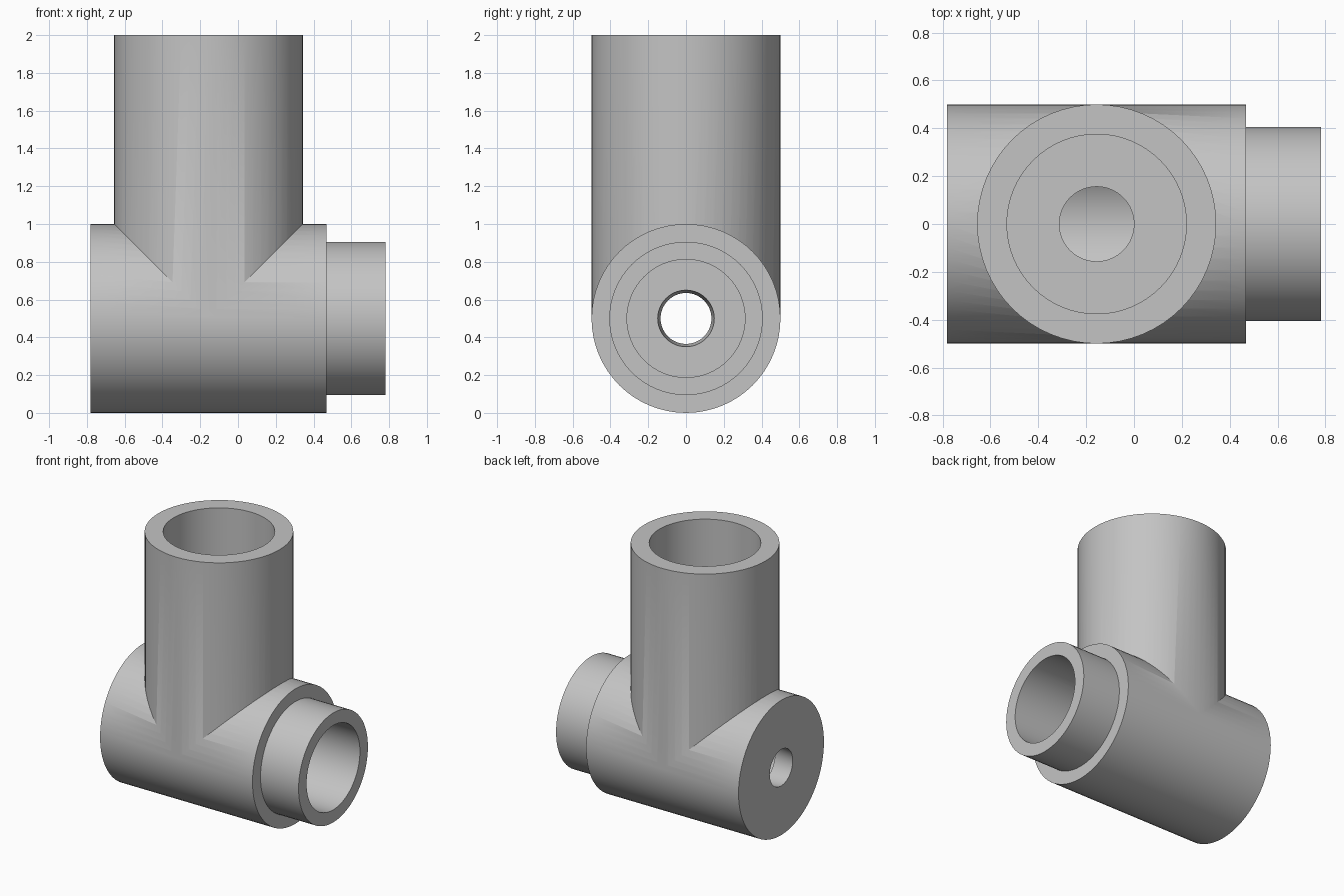
import bpy
from math import pi

cube = bpy.data.objects.get("Cube")
if cube:
    bpy.data.objects.remove(cube, do_unlink=True)

UPRIGHT_X = -0.156   # axis of the vertical branch
AXIS_Z = 0.5         # axis of the horizontal run

grey = bpy.data.materials.new("plain grey")
grey.use_nodes = True
colour = (0.55, 0.55, 0.55, 1)
grey.diffuse_color = colour
grey.node_tree.nodes["Principled BSDF"].inputs["Base Color"].default_value = colour


def round_part(name, axis, start, end, r_start, r_end=None):
    """Cylinder or taper lying along the x run or the z branch."""
    middle = (start + end) / 2
    along_x = axis == "x"
    bpy.ops.mesh.primitive_cone_add(
        vertices=64, radius1=r_start, radius2=r_end or r_start, depth=end - start,
        location=(middle, 0, AXIS_Z) if along_x else (UPRIGHT_X, 0, middle),
        rotation=(0, pi / 2 if along_x else 0, 0))
    part = bpy.context.object
    part.name = name
    part.data.materials.append(grey)
    return part


# Outer shapes: main run, vertical branch and stepped spigot
fitting = round_part("tee_fitting", "x", -0.781, 0.469, 0.5)
outer = [round_part("upright_branch", "z", AXIS_Z, 2.0, 0.4995),
         round_part("end_spigot", "x", 0.2, 0.781, 0.406)]

# Hollows: two bores, the port joining them and a tapered end hole
hollows = [round_part("run_bore", "x", -0.625, 0.9, 0.3125),
           round_part("upright_bore", "z", 1.0, 2.1, 0.375),
           round_part("joining_port", "z", AXIS_Z, 1.1, 0.156),
           round_part("end_hole", "x", -0.881, -0.55, 0.125, 0.157)]

for operation, helpers in (("UNION", outer), ("DIFFERENCE", hollows)):
    for helper in helpers:
        cut = fitting.modifiers.new(helper.name, "BOOLEAN")
        cut.operation = operation
        cut.solver = "EXACT"
        cut.object = helper
        helper.hide_render = True

# Bake the booleans and remove the helpers
bpy.context.view_layer.update()
graph = bpy.context.evaluated_depsgraph_get()
baked = bpy.data.meshes.new_from_object(fitting.evaluated_get(graph))
fitting.modifiers.clear()
fitting.data = baked
for helper in outer + hollows:
    bpy.data.objects.remove(helper, do_unlink=True)

# Smooth round walls with crisp rims
bpy.ops.object.select_all(action="DESELECT")
fitting.select_set(True)
bpy.context.view_layer.objects.active = fitting
bpy.ops.object.shade_smooth_by_angle(angle=pi / 6)
